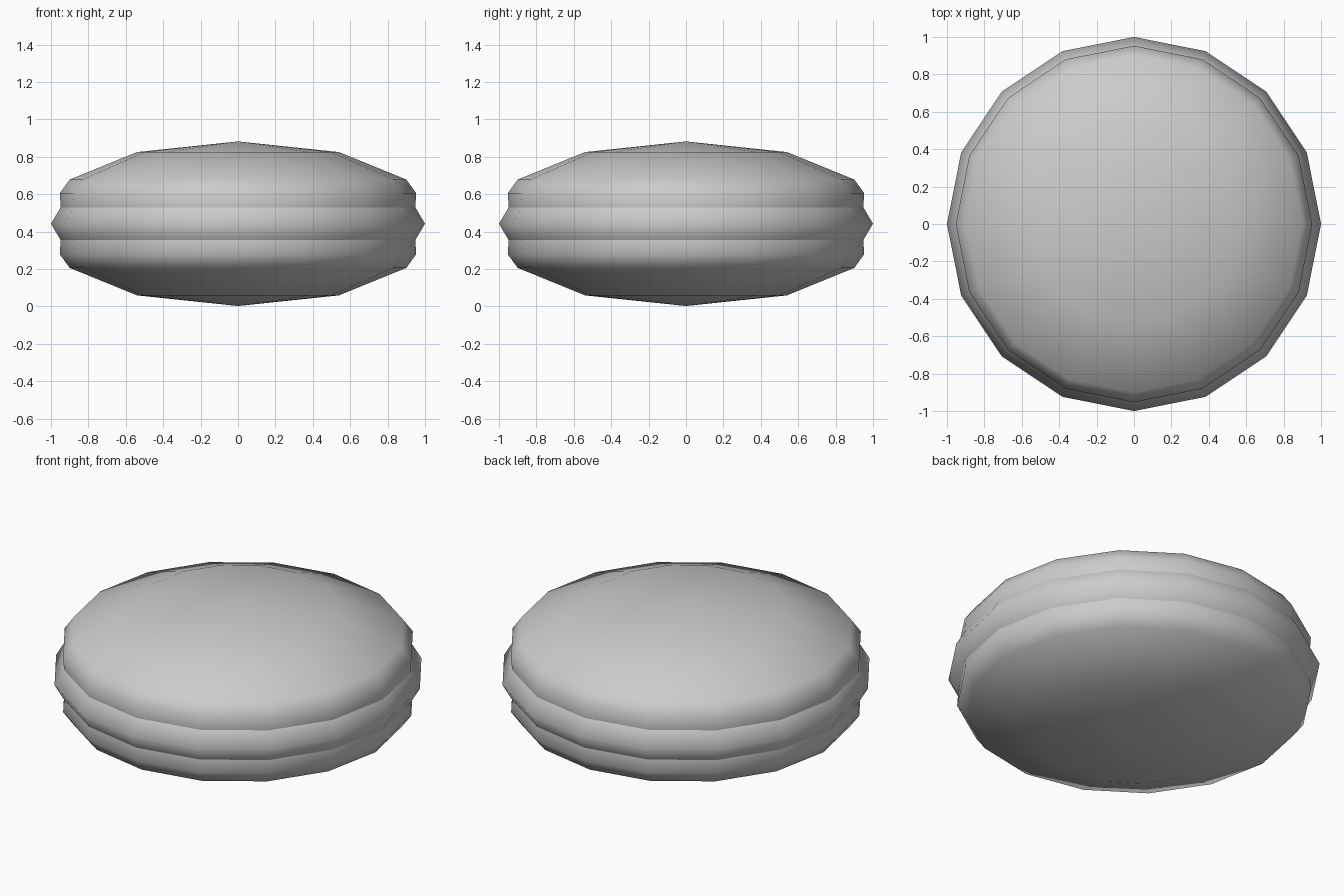
import bpy, bmesh
from math import cos, sin, tau

if "Cube" in bpy.data.objects:
    bpy.data.objects.remove(bpy.data.objects["Cube"])

SIDES = 16
MID = 0.442


def lathe(name, profile, cap_last=False):
    """Revolve (radius, z) points; a zero radius becomes a single pole."""
    bm = bmesh.new()
    rings = []
    for r, z in profile:
        n = 1 if r == 0 else SIDES
        rings.append([bm.verts.new((r * cos(tau * i / SIDES), r * sin(tau * i / SIDES), z))
                      for i in range(n)])
    for a, b in zip(rings, rings[1:]):
        for i in range(SIDES):
            j = (i + 1) % SIDES
            if len(a) == 1:
                bm.faces.new((a[0], b[i], b[j]))
            else:
                bm.faces.new((a[i], b[i], b[j], a[j]))
    if cap_last:
        bm.faces.new(rings[-1])
    bmesh.ops.recalc_face_normals(bm, faces=bm.faces)
    for f in bm.faces:
        f.smooth = len(f.verts) <= 4
    if cap_last:
        for e in bm.edges:
            if any(len(f.verts) > 4 for f in e.link_faces):
                e.smooth = False
    mesh = bpy.data.meshes.new(name)
    bm.to_mesh(mesh)
    bm.free()
    obj = bpy.data.objects.new(name, mesh)
    bpy.context.collection.objects.link(obj)
    return obj


# domed biscuit shells, mirrored about the middle
shell = [(0, 0.882), (0.54, 0.825), (0.90, 0.678), (0.953, 0.605), (0.948, 0.53)]
lathe("top_shell", shell, True)
lathe("bottom_shell", [(r, 2 * MID - z) for r, z in shell], True)

# bulging cream filling, a closed ring tucked between the shells
lathe("filling", [(0.88, 0.53), (0.948, 0.53), (1.0, MID), (0.948, 2 * MID - 0.53),
                  (0.88, 2 * MID - 0.53), (0.88, 0.53)][1:4])
